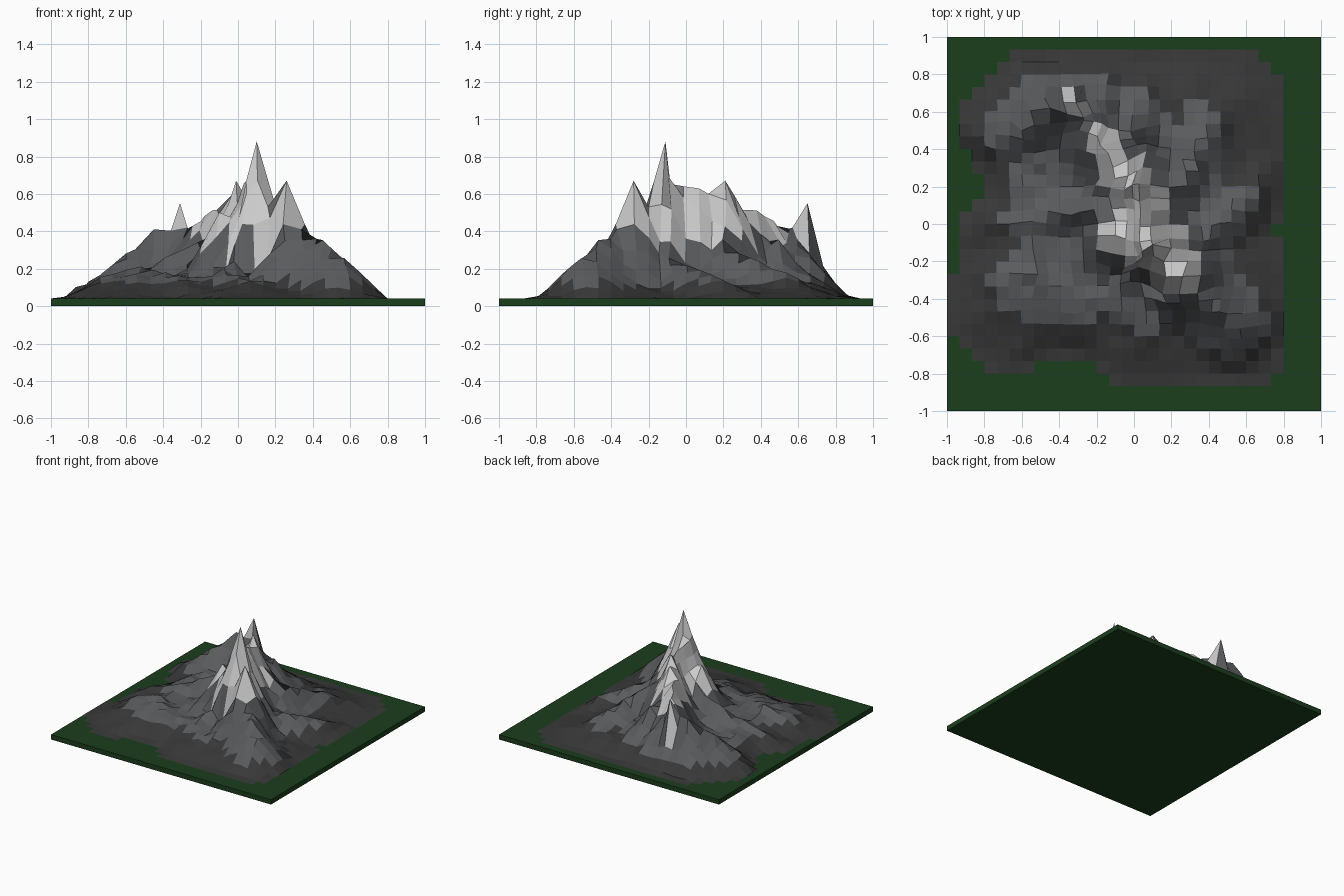
import bpy, bmesh
from mathutils import Vector, noise

if "Cube" in bpy.data.objects:
    bpy.data.objects.remove(bpy.data.objects["Cube"])

N = 30          # terrain cells per side
TOP = 0.04      # top of the base slab


def material(name, rgb):
    m = bpy.data.materials.new(name)
    m.diffuse_color = (*rgb, 1)
    m.use_nodes = True
    m.node_tree.nodes["Principled BSDF"].inputs["Base Color"].default_value = m.diffuse_color
    return m


grass = material("grass", (0.011, 0.048, 0.012))
soil = material("dark_soil", (0.04, 0.04, 0.04))
rock = material("rock", (0.1, 0.105, 0.11))
snow = material("pale_rock", (0.62, 0.62, 0.62))

# base slab
bpy.ops.mesh.primitive_cube_add(size=1, location=(0, 0, TOP / 2))
base = bpy.context.object
base.name = "grass_base"
base.scale = (2, 2, TOP)
base.data.materials.append(grass)

# main crest, north-west crest, front shoulder
MAIN = [(0.34, -0.37, 0.41), (0.26, -0.28, 0.67), (0.16, -0.2, 0.53), (0.1, -0.11, 0.88),
        (0.03, 0.12, 0.6), (-0.01, 0.21, 0.67), (-0.18, 0.42, 0.48)]
WEST = [MAIN[-1], (-0.27, 0.57, 0.42), (-0.31, 0.65, 0.55), (-0.45, 0.62, 0.41), (-0.6, 0.5, 0.28),
        (-0.8, 0.42, 0.13)]
FACE = [(0.05, 0, 0.58), (-0.1, -0.06, 0.5), (0.02, -0.17, 0.54)]
# low spurs running down to the grass
SPURS = [
    [(-0.88, 0, 0.09), (-0.5, 0.03, 0.21), (-0.2, 0.08, 0.36)],
    [(-0.7, -0.3, 0.19), (-0.5, -0.27, 0.21), (-0.3, -0.5, 0.16)],
    [(0.03, 0.25, 0.5), (0.24, 0.18, 0.32), (0.42, 0.56, 0.17)],
    [(0.15, -0.08, 0.5), (0.36, -0.08, 0.27), (0.66, 0.2, 0.14)],
    [(-0.18, 0.58, 0.34), (-0.15, 0.85, 0.09)],
    [(-0.03, 0.48, 0.38), (0.04, 0.65, 0.19)],
    [(-0.05, -0.4, 0.2), (0.06, -0.58, 0.14)],
]
RIDGES = [(0.34, 1.4, MAIN), (0.3, 1.15, WEST), (0.3, 1.2, FACE),
          (0.27, 0.95, [MAIN[0], (0.52, -0.52, 0.3)])] + [(0.23, 1.1, s) for s in SPURS]
# gullies and cliff feet: wall slope and floor line
GULLIES = [
    (4, [(-0.58, 0.72, 0.14), (-0.28, 0.73, 0.18)]),
    (4, [(-0.24, -0.2, 0.18), (0.16, -0.36, 0.17)]),
    (2.6, [(-0.55, 0.27, 0.11), (-0.28, 0.25, 0.21)]),
    (2.5, [(0.22, 0.04, 0.22), (0.42, 0.05, 0.12)]),
]


def nearest(p, lines):
    """Distance and height on every segment of a ridge or gully line."""
    for pts in lines:
        for a, b in zip(pts, pts[1:]):
            a, b = Vector(a), Vector(b)
            ab = (b - a).xy
            t = max(0, min(1, (p - a.xy).dot(ab) / ab.length_squared))
            q = a.lerp(b, t)
            yield (p - q.xy).length, q.z


def bump(p, x, y, r):
    return max(0, 1 - (p - Vector((x, y))).length / r)


def height(x, y):
    p = Vector((x, y))
    n = noise.noise(Vector((x * 3.5, y * 3.5, 1.7)))
    fine = noise.noise(Vector((x * 8, y * 8, 5.1)))
    # distance inside the ragged footprint
    e = min(x + 0.94, 0.76 - x, y + 0.81, 0.89 - y, (1.5 - abs(x) - abs(y)) * 0.7)
    e += 0.06 * n - 0.25 * (bump(p, -0.88, 0.22, 0.25) + bump(p, -0.36, -0.82, 0.28))
    if e <= 0:
        return TOP
    h = TOP + min(0.12, 0.3 * e)
    for w, power, pts in RIDGES:
        for d, z in nearest(p, [pts]):
            h = max(h, TOP + (z - TOP) * max(0, 1 - d / w) ** power)
    for slope, pts in GULLIES:
        for d, z in nearest(p, [pts]):
            h = min(h, z + slope * d)
    h = min(h, TOP + 1.1 * e)
    return max(TOP + 0.004, h + min(e, 0.3) * (0.1 * fine + 0.06 * n))


# mountain grid
bm = bmesh.new()
bmesh.ops.create_grid(bm, x_segments=N, y_segments=N, size=1)
for v in bm.verts:
    x, y = v.co.xy
    # sideways warp, stronger on steep high ground
    k = min(1, max(0, height(x, y) - 0.1) * 5) * 0.075
    s = Vector((x * 4.5, y * 4.5, 0))
    x += k * noise.noise(s + Vector((0, 0, 9)))
    y += k * noise.noise(s + Vector((0, 0, 23)))
    v.co = (x, y, height(x, y))

# pin sharp summits onto the crests
used = set()
for q in MAIN + WEST[1:] + FACE[1:]:
    q = Vector(q)
    v = min((v for v in bm.verts if v not in used), key=lambda v: (v.co.xy - q.xy).length)
    v.co = q
    used.add(v)

# drop flat cells, colour by height (a high corner makes pale rock)
flat = [f for f in bm.faces if max(v.co.z for v in f.verts) < TOP + 0.001]
bmesh.ops.delete(bm, geom=flat, context='FACES')
for f in bm.faces:
    zs = [v.co.z for v in f.verts]
    mean = sum(zs) / len(zs)
    f.material_index = 2 if max(zs) > 0.45 and mean > 0.31 else 1 if mean > 0.125 else 0
for v in bm.verts:
    v.co.z += 0.001
mesh = bpy.data.meshes.new("mountain")
bm.to_mesh(mesh)
bm.free()
for m in (soil, rock, snow):
    mesh.materials.append(m)
mountain = bpy.data.objects.new("mountain", mesh)
bpy.context.collection.objects.link(mountain)
